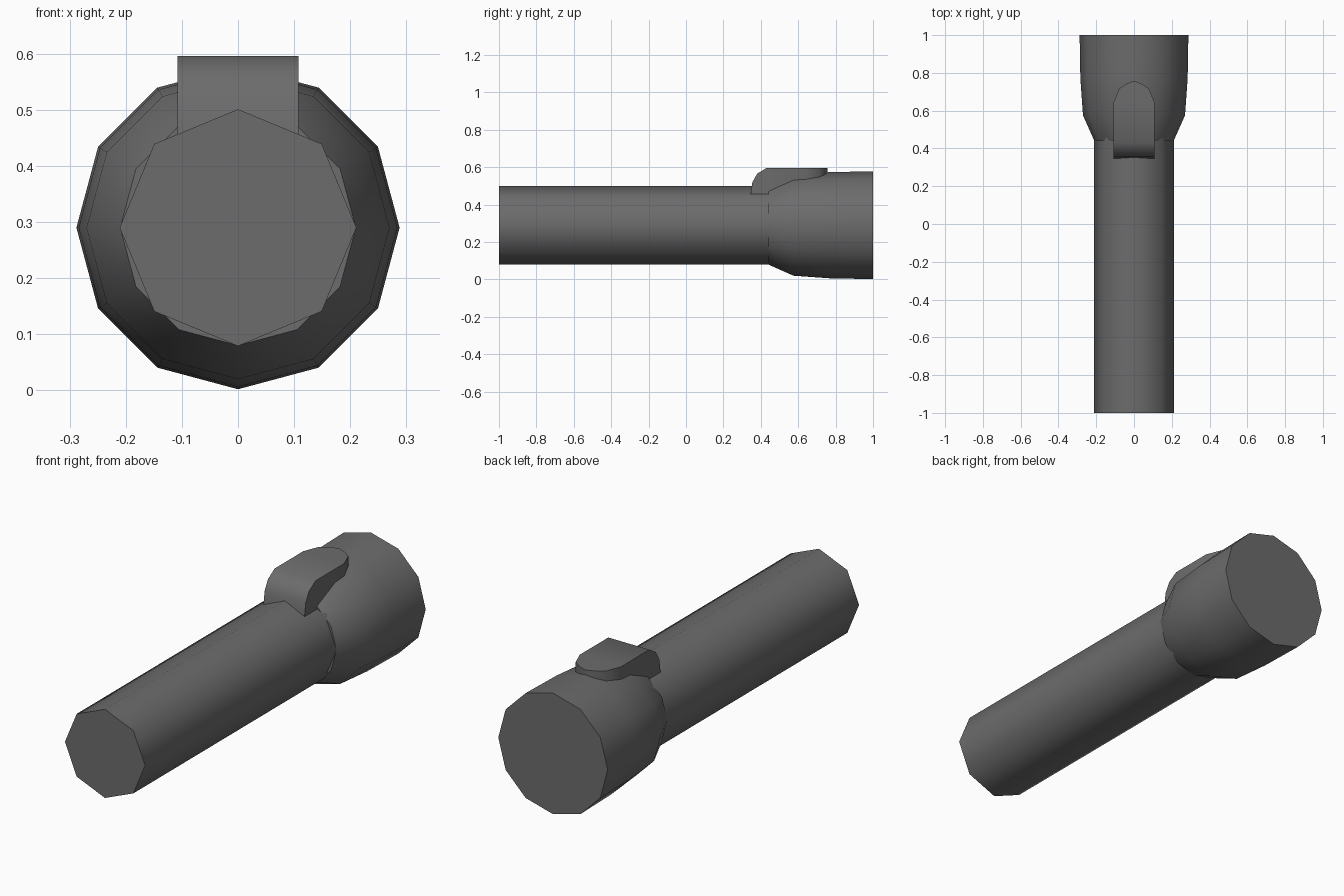
import bpy, bmesh, math

cube = bpy.data.objects.get("Cube")
if cube:
    bpy.data.objects.remove(cube, do_unlink=True)

AXIS_Z = 0.29  # height of the barrel's long axis

grey = bpy.data.materials.new("dark grey")
grey.use_nodes = True
colour = (0.15, 0.15, 0.15, 1)
grey.diffuse_color = colour
grey.node_tree.nodes["Principled BSDF"].inputs["Base Color"].default_value = colour


def loft(name, rings, smooth_angle):
    """Skin equal-length rings of points, cap both ends and shade."""
    bm = bmesh.new()
    loops = [[bm.verts.new(p) for p in ring] for ring in rings]
    n = len(loops[0])
    for a, b in zip(loops, loops[1:]):
        for i in range(n):
            j = (i + 1) % n
            bm.faces.new((a[i], a[j], b[j], b[i]))
    bm.faces.new(loops[0])
    bm.faces.new(loops[-1])
    bmesh.ops.remove_doubles(bm, verts=bm.verts, dist=0.0005)
    bmesh.ops.recalc_face_normals(bm, faces=bm.faces)
    mesh = bpy.data.meshes.new(name)
    bm.to_mesh(mesh)
    bm.free()
    mesh.materials.append(grey)
    obj = bpy.data.objects.new(name, mesh)
    bpy.context.collection.objects.link(obj)
    bpy.ops.object.select_all(action='DESELECT')
    obj.select_set(True)
    bpy.context.view_layer.objects.active = obj
    bpy.ops.object.shade_smooth_by_angle(angle=math.radians(smooth_angle))
    return obj


def ring(y, radius, sides):
    """Polygon around the long axis with a corner at the top."""
    steps = [2 * math.pi * i / sides for i in range(sides)]
    return [(radius * math.sin(a), y, AXIS_Z + radius * math.cos(a)) for a in steps]


# Eight-sided handle
loft("handle", [ring(y, 0.211, 8) for y in (-1, 0.46)], 50)

# Twelve-sided flared head
head_profile = [(0.44, 0.21), (0.575, 0.27), (0.77, 0.284), (1, 0.288)]
loft("head", [ring(y, r, 12) for y, r in head_profile], 40)

# Thumb switch: rounded near end, pointed far end (y, half width, top)
switch_profile = [
    (0.345, 0.108, 0.451), (0.355, 0.108, 0.52), (0.38, 0.108, 0.565),
    (0.43, 0.108, 0.596), (0.645, 0.108, 0.596), (0.715, 0.08, 0.596),
    (0.742, 0.042, 0.596), (0.757, 0.004, 0.596),
]
base = 0.448
loft("switch", [[(-w, y, base), (w, y, base), (w, y, top), (-w, y, top)]
                for y, w, top in switch_profile], 40)
